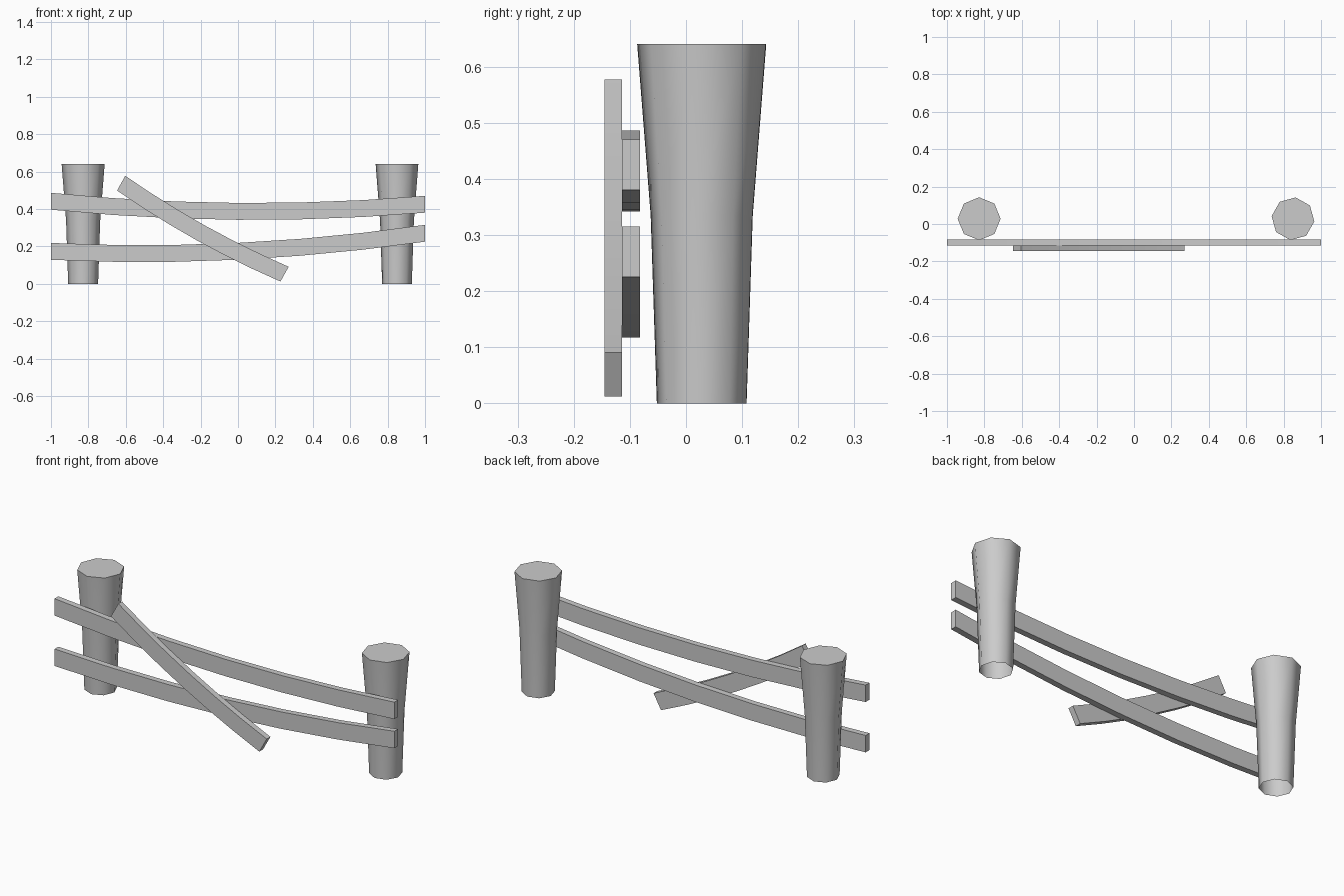
import bpy
import bmesh
from math import sin, cos, tau, radians

cube = bpy.data.objects.get("Cube")
if cube:
    bpy.data.objects.remove(cube)

grey = bpy.data.materials.new("plain grey")
grey.use_nodes = True
grey.diffuse_color = (0.6, 0.6, 0.6, 1)
grey.node_tree.nodes["Principled BSDF"].inputs["Base Color"].default_value = (0.6, 0.6, 0.6, 1)


def loft(name, rings, cap_start, smooth_angle):
    """Skin a row of cross-sections and close the far end."""
    bm = bmesh.new()
    rows = [[bm.verts.new(p) for p in ring] for ring in rings]
    n = len(rows[0])
    for a, b in zip(rows, rows[1:]):
        for i in range(n):
            j = (i + 1) % n
            bm.faces.new((a[i], a[j], b[j], b[i]))
    bm.faces.new(rows[-1])
    if cap_start:
        bm.faces.new(rows[0][::-1])
    mesh = bpy.data.meshes.new(name)
    bm.to_mesh(mesh)
    bm.free()
    mesh.materials.append(grey)
    obj = bpy.data.objects.new(name, mesh)
    bpy.context.collection.objects.link(obj)
    bpy.ops.object.select_all(action='DESELECT')
    obj.select_set(True)
    bpy.context.view_layer.objects.active = obj
    bpy.ops.object.shade_smooth_by_angle(angle=radians(smooth_angle))
    return obj


def post(name, x, turn):
    """Eight-sided post, flared at the top and open underneath."""
    profile = [(0.08, 0), (0.091, 0.335), (0.115, 0.64)]
    angles = [tau * i / 8 + radians(turn) for i in range(8)]
    rings = [[(r * cos(a), r * sin(a), z) for a in angles] for r, z in profile]
    obj = loft(name, rings, False, 60)
    obj.location = (x, 0.028, 0)


def plank(name, half_length, front, back, curve, height=0.09, segments=6):
    """Bowed board; curve gives the height of its lower edge along x."""
    rings = []
    for i in range(segments + 1):
        x = half_length * (2 * i / segments - 1)
        z = curve(x)
        rings.append([(x, front, z), (x, back, z),
                      (x, back, z + height), (x, front, z + height)])
    return loft(name, rings, True, 30)


# Posts
post("right_post", -0.828, 0)
post("left_post", 0.85, -7)

# Sagging rails
plank("upper_rail", 1, -0.114, -0.082, lambda x: 0.046 * x * x - 0.008 * x + 0.342)
plank("lower_rail", 1, -0.114, -0.082, lambda x: 0.048 * x * x + 0.0485 * x + 0.1285)

# Fallen diagonal board
board = plank("diagonal_board", 0.5, -0.145, -0.114, lambda x: 0.1 * x * x - 0.07)
board.location = (-0.188, 0, 0.2945)
board.rotation_euler.y = radians(29.1)
